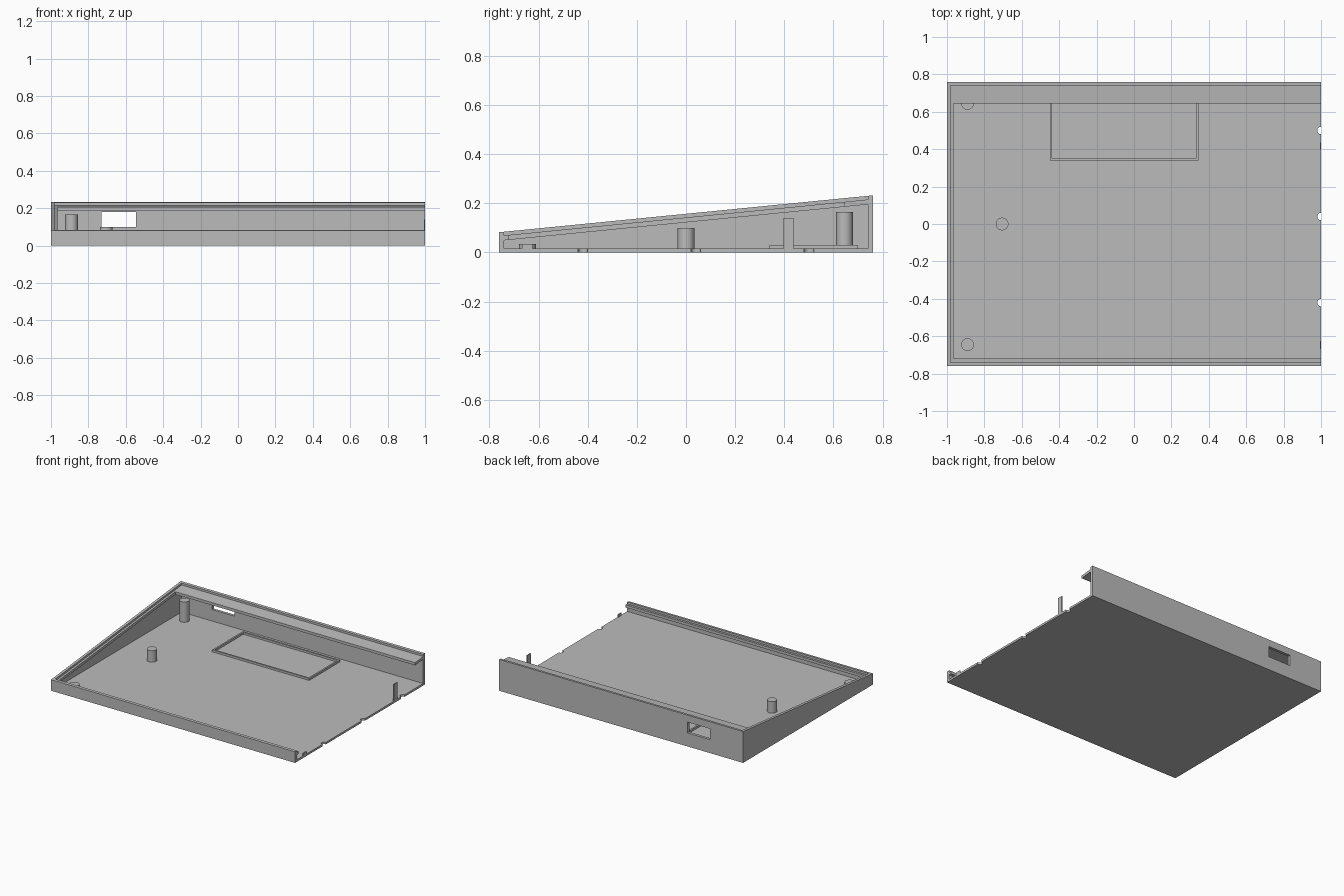
import bpy, bmesh, math

cube = bpy.data.objects.get("Cube")
if cube:
    bpy.data.objects.remove(cube, do_unlink=True)

grey = bpy.data.materials.new("plain grey")
grey.use_nodes = True
grey.diffuse_color = (0.5, 0.5, 0.5, 1)
grey.node_tree.nodes["Principled BSDF"].inputs["Base Color"].default_value = (0.5, 0.5, 0.5, 1)

W, D = 1.0, 0.76       # half width and half depth
WALL = 0.02
FLOOR = 0.015


def slope(drop):
    """Height of the tilted top plane, lowered by drop."""
    return lambda y: 0.082 + (y + D) * 0.15 / (2 * D) - drop


def flat(z):
    return lambda y: z


def prism(name, outline, bottom, top):
    """Extrude a plan outline between two height functions."""
    bm = bmesh.new()
    low = [bm.verts.new((x, y, bottom(y))) for x, y in outline]
    high = [bm.verts.new((x, y, top(y))) for x, y in outline]
    bm.faces.new(low[::-1])
    bm.faces.new(high)
    n = len(outline)
    for i in range(n):
        j = (i + 1) % n
        bm.faces.new((low[i], low[j], high[j], high[i]))
    bmesh.ops.recalc_face_normals(bm, faces=bm.faces)
    mesh = bpy.data.meshes.new(name)
    bm.to_mesh(mesh)
    bm.free()
    mesh.materials.append(grey)
    ob = bpy.data.objects.new(name, mesh)
    bpy.context.collection.objects.link(ob)
    return ob


def rect(x0, x1, y0, y1):
    return [(x0, y0), (x1, y0), (x1, y1), (x0, y1)]


def channel(outer, left, front, back):
    """U-shaped outline, open on the +x side."""
    x, y = -W + outer, D - outer
    return [(x, -y), (W, -y), (W, front), (left, front),
            (left, back), (W, back), (W, y), (x, y)]


# Outer walls with a tilted top
walls = prism("walls", channel(0, -W + WALL, -D + WALL, D - WALL), flat(0), slope(0))

# Port opening through the back wall
cutter = prism("port_cutter", rect(-0.73, -0.545, 0.7, 0.8), flat(0.1), flat(0.18))
cutter.hide_render = True
cutter.hide_set(True)
cut = walls.modifiers.new("port", "BOOLEAN")
cut.operation = "DIFFERENCE"
cut.solver = "EXACT"
cut.object = cutter
bpy.context.view_layer.objects.active = walls
walls.select_set(True)
bpy.ops.object.modifier_apply(modifier="port")
bpy.data.objects.remove(cutter, do_unlink=True)

# Ledge that carries the lid, wide along the back
prism("lid_ledge", channel(WALL, -0.965, -0.72, 0.645), slope(0.035), slope(0.015))

# Floor with half-round notches on the open edge
outline = [(-W + WALL, -D + WALL), (W, -D + WALL)]
for centre in (-0.42, 0.04, 0.5):
    for i in range(13):
        a = math.pi * i / 12
        outline.append((W - 0.02 * math.sin(a), centre - 0.02 * math.cos(a)))
outline += [(W, D - WALL), (-W + WALL, D - WALL)]
prism("floor", outline, flat(0), flat(FLOOR))

# Support posts
for name, x, y, height in (("back_post", -0.89, 0.645, 0.165),
                           ("middle_post", -0.705, 0, 0.1),
                           ("front_post", -0.89, -0.645, 0.035)):
    ring = [(x + 0.034 * math.cos(math.tau * i / 32),
             y + 0.034 * math.sin(math.tau * i / 32)) for i in range(32)]
    post = prism(name, ring, flat(FLOOR - 0.005), flat(height))
    bpy.ops.object.select_all(action="DESELECT")
    post.select_set(True)
    bpy.context.view_layer.objects.active = post
    bpy.ops.object.shade_smooth_by_angle(angle=math.radians(30))

# Slivers of posts standing on the open edge
prism("edge_tab", rect(0.994, W, 0.397, 0.437), flat(FLOOR), flat(0.14))
prism("edge_stub", rect(0.994, W, -0.667, -0.625), flat(FLOOR), flat(0.035))

# Raised rectangular frame on the floor
x0, x1, y0, y1, t = -0.45, 0.345, 0.34, 0.7, 0.012
for name, box in (("frame_front", (x0, x1, y0, y0 + t)),
                  ("frame_back", (x0, x1, y1 - t, y1)),
                  ("frame_right", (x0, x0 + t, y0 + t, y1 - t)),
                  ("frame_left", (x1 - t, x1, y0 + t, y1 - t))):
    prism(name, rect(*box), flat(FLOOR), flat(0.03))
